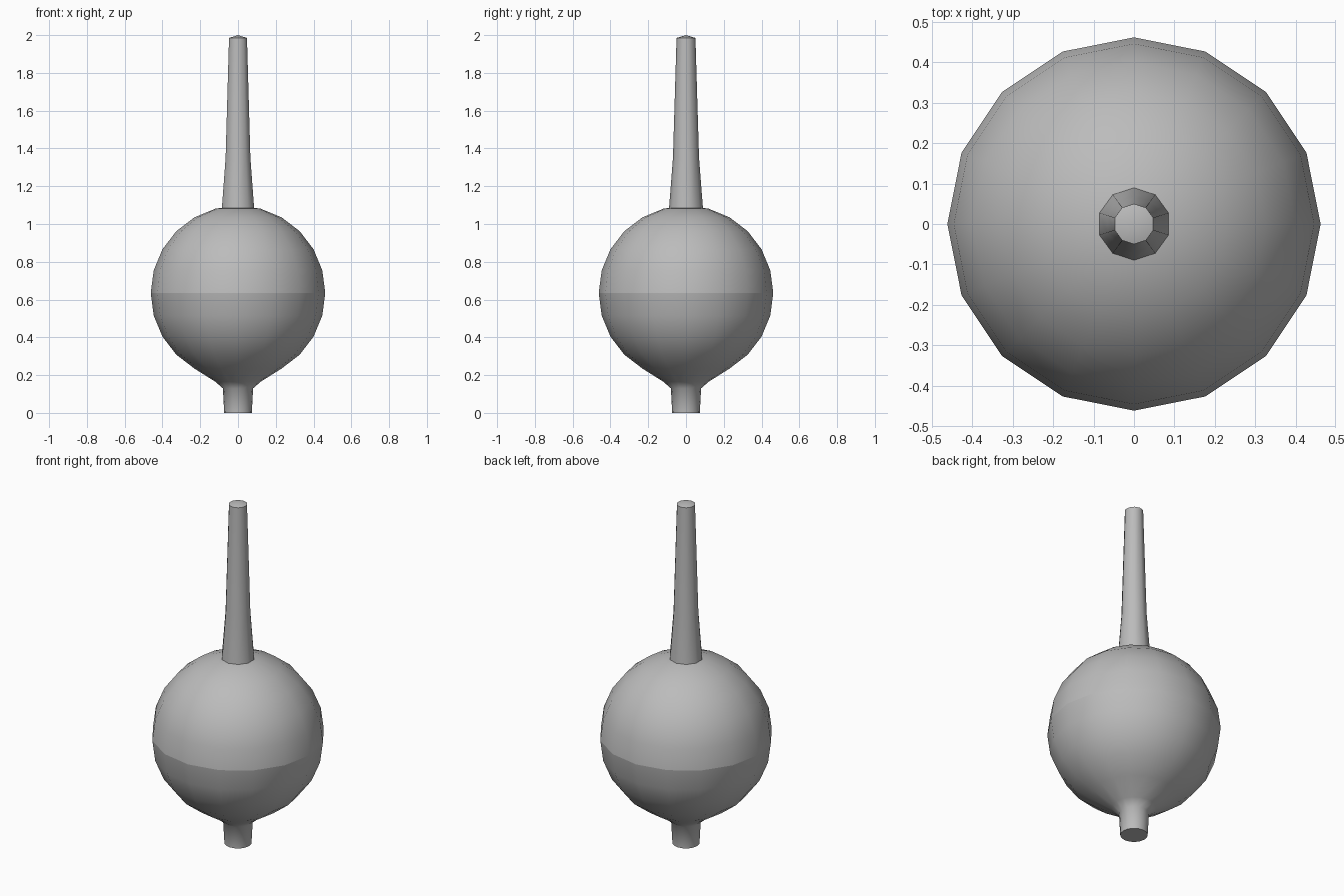
import bpy
import bmesh
from math import sin, cos, pi, radians

cube = bpy.data.objects.get("Cube")
if cube:
    bpy.data.objects.remove(cube, do_unlink=True)

grey = bpy.data.materials.new("rubber_grey")
grey.use_nodes = True
COLOR = (0.5, 0.5, 0.5, 1)
grey.diffuse_color = COLOR
grey.node_tree.nodes["Principled BSDF"].inputs["Base Color"].default_value = COLOR


def lathe(name, profile, sides, start=0.0, sharp=60):
    """Spin (radius, height) points, listed bottom to top; radius 0 is a pole."""
    bm = bmesh.new()
    rings = []
    for r, z in profile:
        if r == 0:
            rings.append([bm.verts.new((0, 0, z))] * sides)
        else:
            angles = [start + 2 * pi * i / sides for i in range(sides)]
            rings.append([bm.verts.new((r * cos(a), r * sin(a), z)) for a in angles])
    for low, high in zip(rings, rings[1:]):
        for i in range(sides):
            j = (i + 1) % sides
            corners = dict.fromkeys((low[i], low[j], high[j], high[i]))
            bm.faces.new(list(corners))
    mesh = bpy.data.meshes.new(name)
    bm.to_mesh(mesh)
    bm.free()
    mesh.materials.append(grey)
    obj = bpy.data.objects.new(name, mesh)
    bpy.context.collection.objects.link(obj)
    bpy.ops.object.select_all(action="DESELECT")
    obj.select_set(True)
    bpy.context.view_layer.objects.active = obj
    bpy.ops.object.shade_smooth_by_angle(angle=radians(sharp))
    return obj


RADIUS, CENTRE = 0.462, 0.635


def arc(first, last):
    """Sphere profile between two latitudes in 15 degree steps."""
    return [(RADIUS * cos(radians(a)), CENTRE + RADIUS * sin(radians(a)))
            for a in range(first, last + 1, 15)]


# Upper half of the bulb, open along the seam
lathe("bulb_upper", arc(0, 75) + [(0, CENTRE + RADIUS)], 16)

# Lower half of the bulb flowing into the short neck
neck = [(0, 0), (0.073, 0), (0.08, 0.13), (0.12, 0.165)]
lathe("bulb_lower_and_neck", neck + arc(-60, 0), 16)

# Long tapering spout with a shallow pointed tip
spout = [(0.09, 1.08), (0.069, 1.35), (0.05, 1.985), (0, 2.0)]
lathe("spout", spout, 10, pi / 2)
